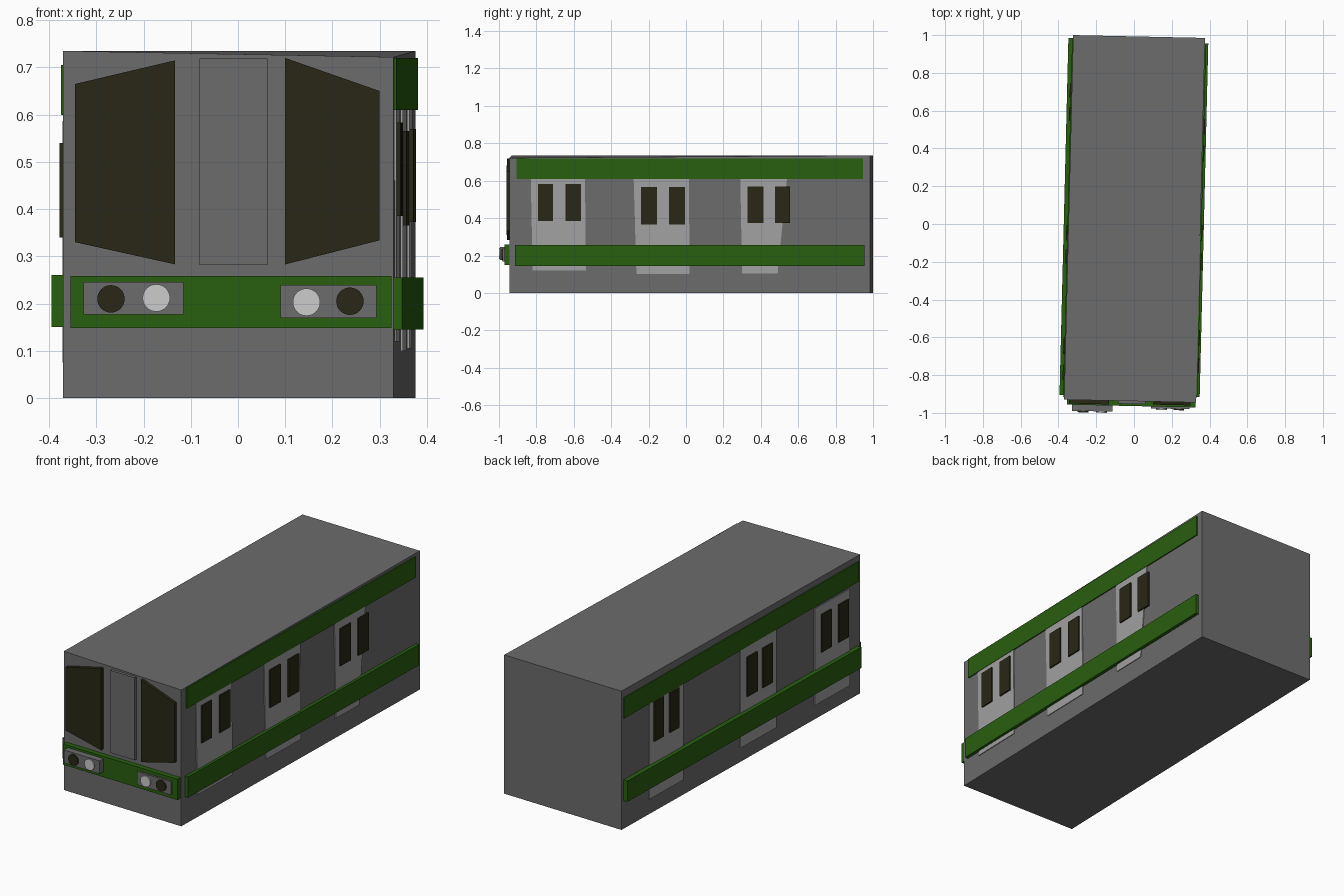
import bpy, bmesh, math

if "Cube" in bpy.data.objects:
    bpy.data.objects.remove(bpy.data.objects["Cube"])


def material(name, rgb):
    m = bpy.data.materials.new(name)
    m.diffuse_color = (*rgb, 1)
    m.use_nodes = True
    m.node_tree.nodes["Principled BSDF"].inputs["Base Color"].default_value = m.diffuse_color
    return m


BODY = material("body_grey", (0.15, 0.15, 0.15))
DOOR = material("door_grey", (0.36, 0.36, 0.36))
LAMP = material("lamp_white", (0.55, 0.55, 0.55))
GREEN = material("stripe_green", (0.022, 0.115, 0.005))
GLASS = material("dark_glass", (0.022, 0.02, 0.008))


# Wall mappings: (u along wall, z, distance out of wall) -> world point
def right(u, z, d):
    return (0.329 + 0.047 * (u + 0.945) / 1.93 + d, u, z)


def left(u, z, d):
    return (-0.37 + 0.048 * (u + 0.93) / 1.93 - d, u, z)


def front(u, z, d):
    return (u, -0.93 - 0.015 * (u + 0.37) / 0.7 - d, z)


def prism(name, lower, upper, mat):
    """Closed solid between two matching outlines."""
    bm = bmesh.new()
    a = [bm.verts.new(p) for p in lower]
    b = [bm.verts.new(p) for p in upper]
    n = len(a)
    bm.faces.new(a[::-1])
    bm.faces.new(b)
    for i in range(n):
        j = (i + 1) % n
        bm.faces.new((a[i], a[j], b[j], b[i]))
    bmesh.ops.recalc_face_normals(bm, faces=bm.faces)
    me = bpy.data.meshes.new(name)
    bm.to_mesh(me)
    bm.free()
    me.materials.append(mat)
    ob = bpy.data.objects.new(name, me)
    bpy.context.collection.objects.link(ob)
    return ob


def panel(name, wall, pts, depth, mat, base=-0.01):
    return prism(name, [wall(u, z, base) for u, z in pts],
                 [wall(u, z, depth) for u, z in pts], mat)


def rect(u0, u1, z0, z1):
    return [(u0, z0), (u1, z0), (u1, z1), (u0, z1)]


# Car body: slightly skewed box with one lower roof corner
floor = [(-0.37, -0.93), (0.329, -0.945), (0.376, 0.985), (-0.322, 1.0)]
tops = [0.735, 0.722, 0.735, 0.735]
prism("car_body", [(x, y, 0) for x, y in floor],
      [(x, y, z) for (x, y), z in zip(floor, tops)], BODY)

# Side stripes
panel("right_upper_stripe", right, rect(-0.905, 0.945, 0.61, 0.72), 0.006, GREEN)
panel("right_lower_stripe", right, rect(-0.915, 0.955, 0.145, 0.255), 0.018, GREEN)
panel("left_upper_stripe", left,
      [(-0.915, 0.6), (0.985, 0.585), (0.985, 0.695), (-0.915, 0.705)], 0.005, GREEN)
panel("left_lower_stripe", left, rect(-0.905, 0.985, 0.15, 0.26), 0.025, GREEN)

# Side doors with two windows each: outline, window spans, window heights
right_doors = [
    ([(-0.82, 0.12), (-0.535, 0.12), (-0.54, 0.612), (-0.83, 0.612)],
     [(-0.79, -0.71), (-0.645, -0.562)], (0.385, 0.583)),
    ([(-0.265, 0.1), (0.02, 0.1), (0.015, 0.612), (-0.28, 0.612)],
     [(-0.24, -0.155), (-0.09, -0.005)], (0.365, 0.565)),
    ([(0.3, 0.105), (0.49, 0.105), (0.54, 0.612), (0.29, 0.618)],
     [(0.33, 0.415), (0.475, 0.557)], (0.373, 0.57))]
left_doors = [
    (rect(-0.84, -0.557, 0.075, 0.587),
     [(-0.825, -0.744), (-0.687, -0.606)], (0.34, 0.54)),
    (rect(-0.249, 0.043, 0.075, 0.595),
     [(-0.21, -0.132), (-0.087, -0.005)], (0.33, 0.54)),
    (rect(0.505, 0.78, 0.08, 0.6),
     [(0.545, 0.62), (0.67, 0.745)], (0.375, 0.585))]
for side, wall, doors in (("right", right, right_doors), ("left", left, left_doors)):
    for i, (outline, spans, (z0, z1)) in enumerate(doors, 1):
        panel(f"{side}_door_{i}", wall, outline, 0.004, DOOR)
        for j, (u0, u1) in enumerate(spans, 1):
            panel(f"{side}_door_{i}_window_{j}", wall,
                  rect(u0, u1, z0, z1), 0.011, GLASS)

# Front windows, gangway door and bumper band
panel("front_window_left", front,
      [(-0.345, 0.33), (-0.133, 0.283), (-0.133, 0.715), (-0.345, 0.665)], 0.02, GLASS)
panel("front_window_right", front,
      [(0.1, 0.283), (0.3, 0.334), (0.3, 0.65), (0.1, 0.72)], 0.016, GLASS)
panel("front_door", front, rect(-0.082, 0.062, 0.282, 0.719), 0.015, BODY)
panel("front_band", front, rect(-0.355, 0.325, 0.148, 0.258), 0.026, GREEN)

# Lamp housings with one dark and one light round lamp
for side, box, depth, lamps in (
        ("left", (-0.327, -0.115, 0.177, 0.246), 0.058,
         [(-0.269, 0.21, GLASS), (-0.173, 0.212, LAMP)]),
        ("right", (0.09, 0.293, 0.169, 0.239), 0.036,
         [(0.145, 0.203, LAMP), (0.237, 0.205, GLASS)])):
    panel(f"{side}_lamp_housing", front, rect(*box), depth, BODY)
    for k, (cx, cz, mat) in enumerate(lamps, 1):
        ring = [(cx + 0.029 * math.cos(t * math.tau / 32),
                 cz + 0.029 * math.sin(t * math.tau / 32)) for t in range(32)]
        panel(f"{side}_lamp_{k}", front, ring, depth + 0.007, mat, base=depth - 0.01)
